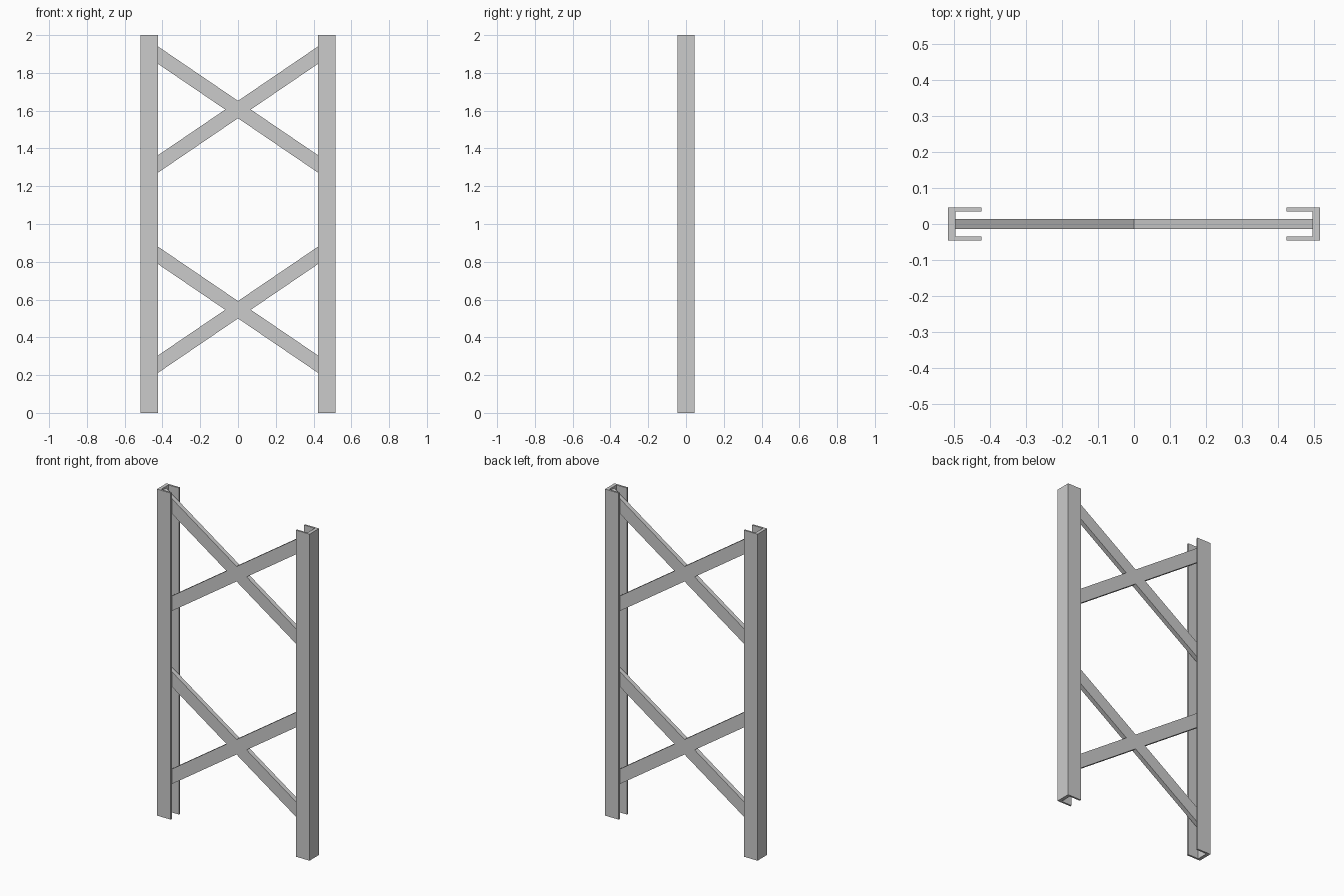
import bpy, bmesh

if "Cube" in bpy.data.objects:
    bpy.data.objects.remove(bpy.data.objects["Cube"])

HEIGHT = 2.0
X_OUT, X_WEB, X_LIP = 0.517, 0.496, 0.424   # outer face, web inside, flange tip
Y_OUT, Y_IN = 0.046, 0.035                  # flange outside and inside
SLOPE, HALF_W, HALF_T = 0.68, 0.046, 0.014  # brace bars


def extrude(name, points, offset):
    """Make a solid by extruding a closed 3D outline along an offset."""
    bm = bmesh.new()
    face = bm.faces.new([bm.verts.new(p) for p in points])
    ext = bmesh.ops.extrude_face_region(bm, geom=[face], use_keep_orig=True)
    verts = [g for g in ext["geom"] if isinstance(g, bmesh.types.BMVert)]
    bmesh.ops.translate(bm, verts=verts, vec=offset)
    bmesh.ops.recalc_face_normals(bm, faces=bm.faces)
    mesh = bpy.data.meshes.new(name)
    bm.to_mesh(mesh)
    bm.free()
    obj = bpy.data.objects.new(name, mesh)
    bpy.context.collection.objects.link(obj)
    return obj


# Upright channel posts, open sides facing each other
channel = [(X_LIP, -Y_OUT), (X_OUT, -Y_OUT), (X_OUT, Y_OUT), (X_LIP, Y_OUT),
           (X_LIP, Y_IN), (X_WEB, Y_IN), (X_WEB, -Y_IN), (X_LIP, -Y_IN)]
for name, side in (("left_post", -1), ("right_post", 1)):
    extrude(name, [(side * x, y, 0) for x, y in channel], (0, 0, HEIGHT))

# Cross braces, trimmed flush with the post webs
rise = SLOPE * X_WEB
half = [(0, HALF_W), (X_WEB, rise + HALF_W), (X_WEB, rise - HALF_W),
        (HALF_W / SLOPE, 0),
        (X_WEB, HALF_W - rise), (X_WEB, -rise - HALF_W), (0, -HALF_W)]
outline = half + [(-x, z) for x, z in reversed(half[1:-1])]
for name, zc in (("lower_cross_brace", 0.546), ("upper_cross_brace", 1.606)):
    extrude(name, [(x, -HALF_T, zc + z) for x, z in outline], (0, 2 * HALF_T, 0))
